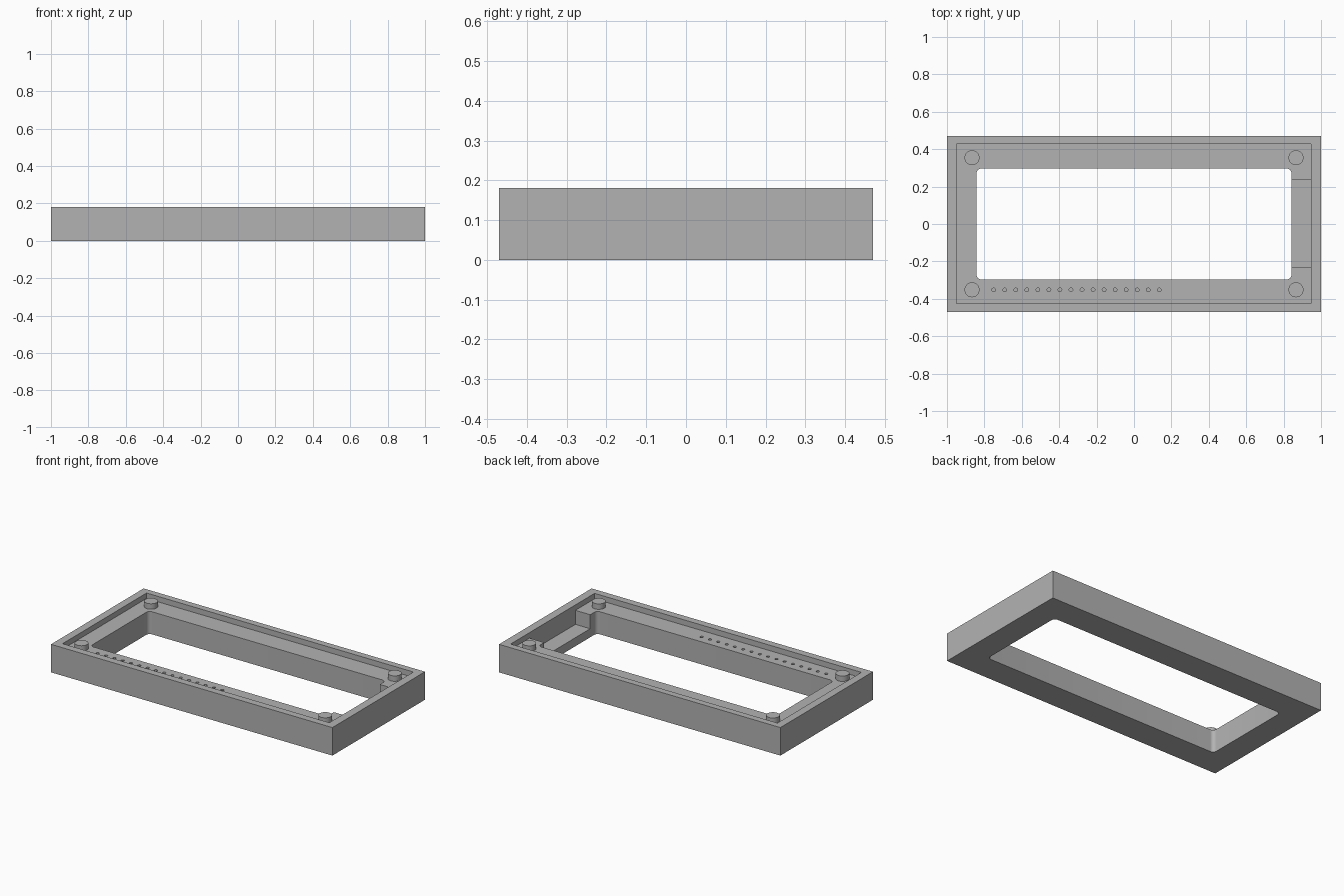
import bpy
import bmesh
from math import cos, sin, pi
from mathutils import Matrix, Vector

cube = bpy.data.objects.get("Cube")
if cube:
    bpy.data.objects.remove(cube, do_unlink=True)

HEIGHT, LEDGE = 0.18, 0.145

grey = bpy.data.materials.new("mid_grey")
grey.use_nodes = True
colour = (0.45, 0.45, 0.45, 1)
grey.diffuse_color = colour
grey.node_tree.nodes["Principled BSDF"].inputs["Base Color"].default_value = colour


def finish(name, bm):
    mesh = bpy.data.meshes.new(name)
    bmesh.ops.recalc_face_normals(bm, faces=bm.faces)
    bm.to_mesh(mesh)
    bm.free()
    mesh.materials.append(grey)
    obj = bpy.data.objects.new(name, mesh)
    bpy.context.collection.objects.link(obj)
    return obj


def box(name, low, high, radius=0):
    """Box between two corners, with optional rounded vertical edges."""
    low, high = Vector(low), Vector(high)
    bm = bmesh.new()
    bmesh.ops.create_cube(bm, size=1)
    bmesh.ops.scale(bm, vec=high - low, verts=bm.verts)
    bmesh.ops.translate(bm, vec=(low + high) / 2, verts=bm.verts)
    if radius:
        upright = [e for e in bm.edges
                   if abs(e.verts[0].co.z - e.verts[1].co.z) > 0.01]
        bmesh.ops.bevel(bm, geom=upright, offset=radius, segments=8,
                        profile=0.5, affect='EDGES')
    return finish(name, bm)


def cylinders(name, centres, radius, bottom, top, sides):
    bm = bmesh.new()
    for x, y in centres:
        bmesh.ops.create_cone(bm, cap_ends=True, segments=sides,
                              radius1=radius, radius2=radius, depth=top - bottom,
                              matrix=Matrix.Translation((x, y, (bottom + top) / 2)))
    return finish(name, bm)


def cut(target, cutter):
    mod = target.modifiers.new("cut", 'BOOLEAN')
    mod.operation, mod.solver, mod.object = 'DIFFERENCE', 'EXACT', cutter
    graph = bpy.context.evaluated_depsgraph_get()
    result = bpy.data.meshes.new_from_object(target.evaluated_get(graph))
    target.modifiers.clear()
    target.data = result
    bpy.data.objects.remove(cutter, do_unlink=True)


def smooth(obj):
    bpy.ops.object.select_all(action='DESELECT')
    obj.select_set(True)
    bpy.context.view_layer.objects.active = obj
    bpy.ops.object.shade_smooth_by_angle(angle=pi / 6)


# Frame: solid block with a recessed ledge and a through opening
frame = box("frame", (-1, -0.47, 0), (1, 0.47, HEIGHT))
cut(frame, box("recess_cutter", (-0.95, -0.424, LEDGE), (0.947, 0.428, 0.3)))
cut(frame, box("opening_cutter", (-0.842, -0.296, -0.1), (0.842, 0.296, 0.3), 0.025))

# Lowered notch in the ledge at the left end
cut(frame, box("notch_cutter", (0.8, -0.23, 0.055), (0.947, 0.237, 0.25)))

# Row of pin holes along the front ledge
pins = [(-0.75 + i * 0.059, -0.352) for i in range(16)]
cut(frame, cylinders("pin_hole_cutter", pins, 0.01, 0.06, 0.25, 16))
smooth(frame)

# Corner pegs standing on the ledge
corners = [(x, y) for x in (-0.866, 0.866) for y in (-0.352, 0.354)]
smooth(cylinders("corner_pegs", corners, 0.04, LEDGE - 0.01, HEIGHT, 32))
